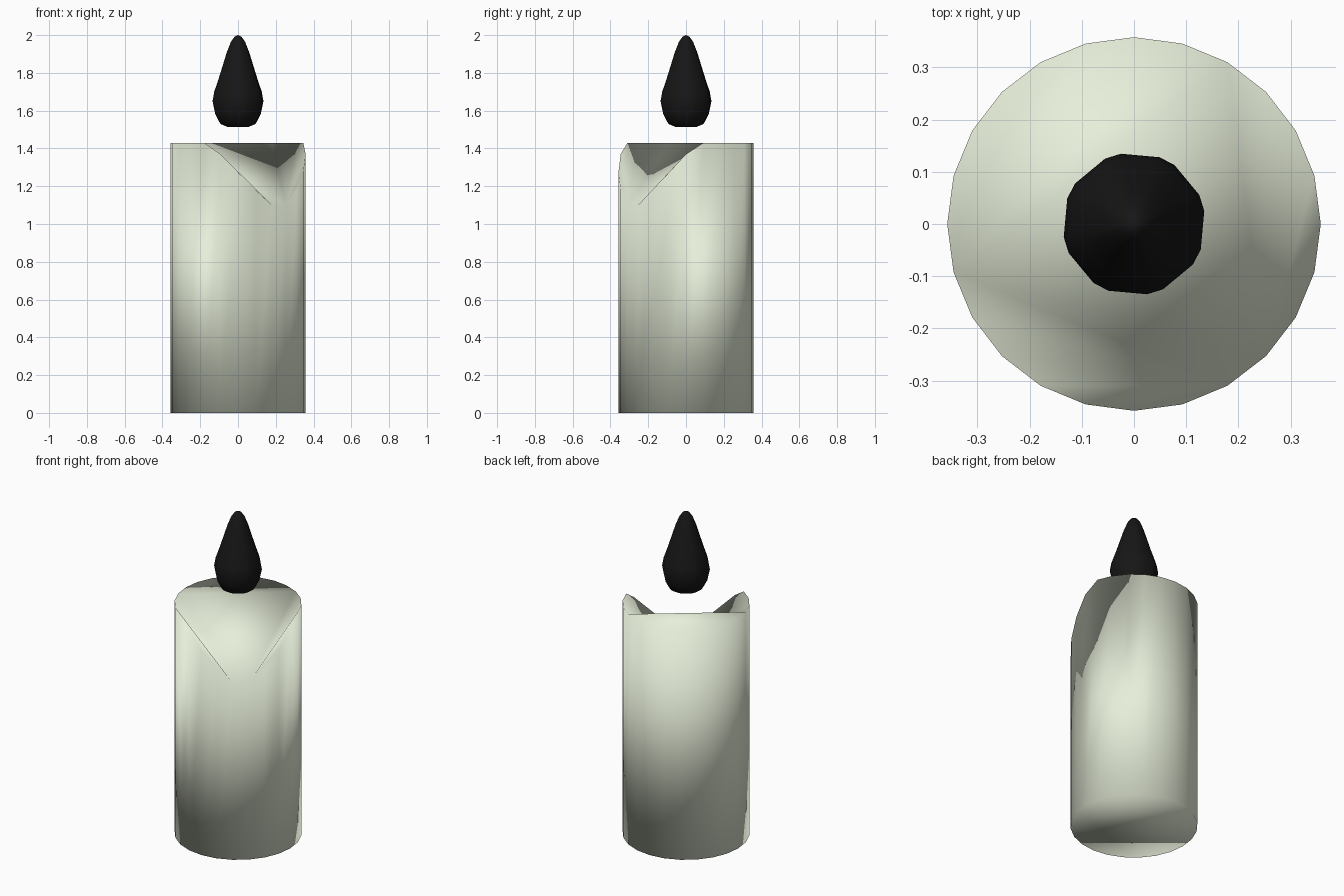
import bpy, bmesh
from math import sin, cos, radians

if "Cube" in bpy.data.objects:
    bpy.data.objects.remove(bpy.data.objects["Cube"])


def ring(bm, radius, angles, heights):
    return [bm.verts.new((radius * cos(radians(a)), radius * sin(radians(a)), z))
            for a, z in zip(angles, heights)]


def bridge(bm, low, high):
    n = len(low)
    for i in range(n):
        j = (i + 1) % n
        bm.faces.new((low[i], low[j], high[j], high[i]))


def finish(bm, name, color):
    bmesh.ops.recalc_face_normals(bm, faces=bm.faces[:])
    for f in bm.faces:
        f.smooth = True
    mesh = bpy.data.meshes.new(name)
    bm.to_mesh(mesh)
    bm.free()
    mat = bpy.data.materials.new(name + "_material")
    mat.diffuse_color = color
    mat.use_nodes = True
    mat.node_tree.nodes["Principled BSDF"].inputs["Base Color"].default_value = mat.diffuse_color
    mesh.materials.append(mat)
    ob = bpy.data.objects.new(name, mesh)
    bpy.context.collection.objects.link(ob)
    return ob


# Wax body: 24-sided cylinder whose rim sags at the front right
TOP = 1.43
SAG = [1.10, 1.18, 1.27, 1.37]           # rim heights stepping away from the dip
angles = [-45 + 15 * i for i in range(24)]
heights = SAG + [TOP] * 16 + SAG[::-1]
bm = bmesh.new()
base = ring(bm, 0.358, angles, [0] * 24)
rim = ring(bm, 0.358, angles, heights)
bridge(bm, base, rim)
bm.faces.new(base[::-1])

# Melted top: flat shelf at the back, slope down to the dip, raised sides
A, B = 7, 16                             # ends of the shelf edge
bm.faces.new(rim[A:B + 1])
bm.faces.new((rim[0], rim[A], rim[B]))
bm.faces.new((rim[0], rim[B], rim[23]))
for i in range(1, A):
    bm.faces.new((rim[0], rim[i], rim[i + 1]))
for i in range(B, 22):
    bm.faces.new((rim[23], rim[i], rim[i + 1]))
finish(bm, "wax_body", (0.80, 0.86, 0.70, 1))

# Flame: teardrop with eight bevelled corners
profile = [(0.055, 1.513), (0.095, 1.53), (0.122, 1.58), (0.137, 1.65),
           (0.128, 1.70), (0.104, 1.77), (0.082, 1.84), (0.06, 1.91),
           (0.038, 1.965), (0.018, 1.992)]
corners = [45 * k + a for k in range(8) for a in (10.5, 24)]
bm = bmesh.new()
rings = [ring(bm, r, corners, [z] * 16) for r, z in profile]
for low, high in zip(rings, rings[1:]):
    bridge(bm, low, high)
bm.faces.new(rings[0][::-1])
tip = bm.verts.new((0, 0, 2.0))
for i in range(16):
    bm.faces.new((rings[-1][i], rings[-1][(i + 1) % 16], tip))
finish(bm, "flame", (0.008, 0.008, 0.008, 1))
